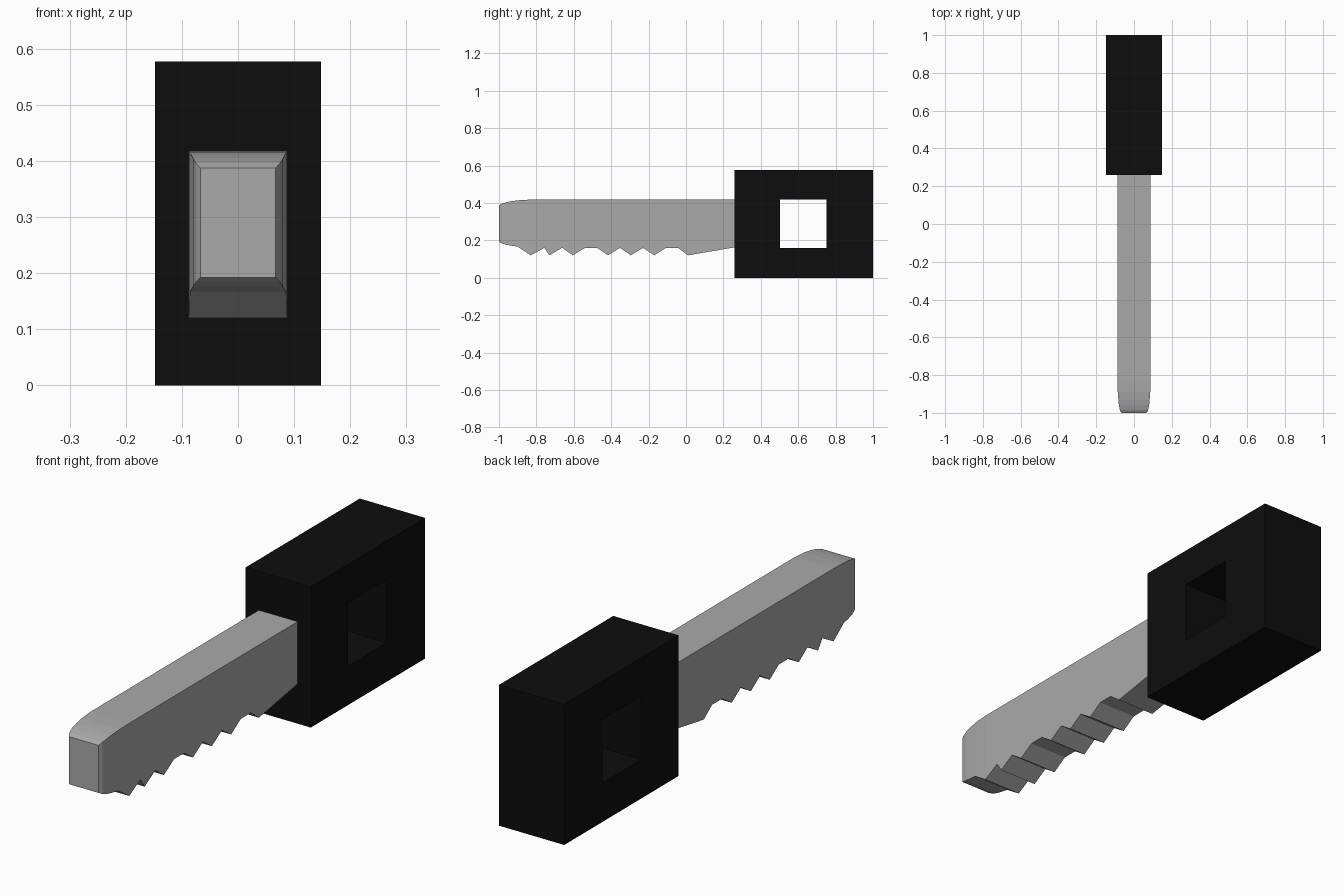
import bpy, bmesh

if "Cube" in bpy.data.objects:
    bpy.data.objects.remove(bpy.data.objects["Cube"])


def material(name, rgb):
    m = bpy.data.materials.new(name)
    m.diffuse_color = (*rgb, 1)
    m.use_nodes = True
    m.node_tree.nodes["Principled BSDF"].inputs["Base Color"].default_value = m.diffuse_color
    return m


def make_object(name, bm, mat):
    bmesh.ops.recalc_face_normals(bm, faces=bm.faces)
    mesh = bpy.data.meshes.new(name)
    bm.to_mesh(mesh)
    bm.free()
    mesh.materials.append(mat)
    ob = bpy.data.objects.new(name, mesh)
    bpy.context.collection.objects.link(ob)
    return ob


def interp(points, y):
    """Linear value of a (y, value) polyline."""
    if y <= points[0][0]:
        return points[0][1]
    for (y0, v0), (y1, v1) in zip(points, points[1:]):
        if y <= y1:
            return v0 + (v1 - v0) * (y - y0) / (y1 - y0)
    return points[-1][1]


steel = material("steel grey", (0.40, 0.40, 0.40))
black = material("black", (0.004, 0.004, 0.004))

# Blade: rectangular sections lofted along y, with rounded tip and cut teeth
half_width = [(-1, .067), (-.985, .075), (-.96, .080), (-.93, .083), (-.89, .086), (-.83, .088)]
top = [(-1, .387), (-.985, .396), (-.96, .404), (-.93, .410), (-.89, .415), (-.83, .418)]
bottom = [(-1, .192), (-.985, .184), (-.96, .176), (-.93, .171), (-.90, .167),
          (-.83, .12), (-.757, .16), (-.73, .12), (-.662, .16), (-.605, .12),
          (-.54, .16), (-.475, .16), (-.417, .12), (-.353, .16), (-.295, .12),
          (-.23, .16), (-.17, .12), (-.107, .16), (-.043, .16), (.01, .12), (.263, .163)]
bm = bmesh.new()
rings = []
for y in sorted({p[0] for p in half_width + top + bottom}):
    w, t, b = (interp(c, y) for c in (half_width, top, bottom))
    rings.append([bm.verts.new(c) for c in ((-w, y, b), (w, y, b), (w, y, t), (-w, y, t))])
for a, b in zip(rings, rings[1:]):
    for i in range(4):
        j = (i + 1) % 4
        bm.faces.new((a[i], a[j], b[j], b[i]))
bm.faces.new(rings[0])
bm.faces.new(rings[-1])
make_object("key_blade", bm, steel)

# Head: rectangular frame with a square hole right through it
bm = bmesh.new()
outer = [(.26, 0), (1, 0), (1, .577), (.26, .577)]
inner = [(.502, .16), (.752, .16), (.752, .419), (.502, .419)]
loops = [[bm.verts.new((x, y, z)) for y, z in prof]
         for x, prof in ((-.148, outer), (.148, outer), (.148, inner), (-.148, inner))]
for k in range(4):
    a, b = loops[k], loops[(k + 1) % 4]
    for i in range(4):
        j = (i + 1) % 4
        bm.faces.new((a[i], a[j], b[j], b[i]))
make_object("key_head", bm, black)
